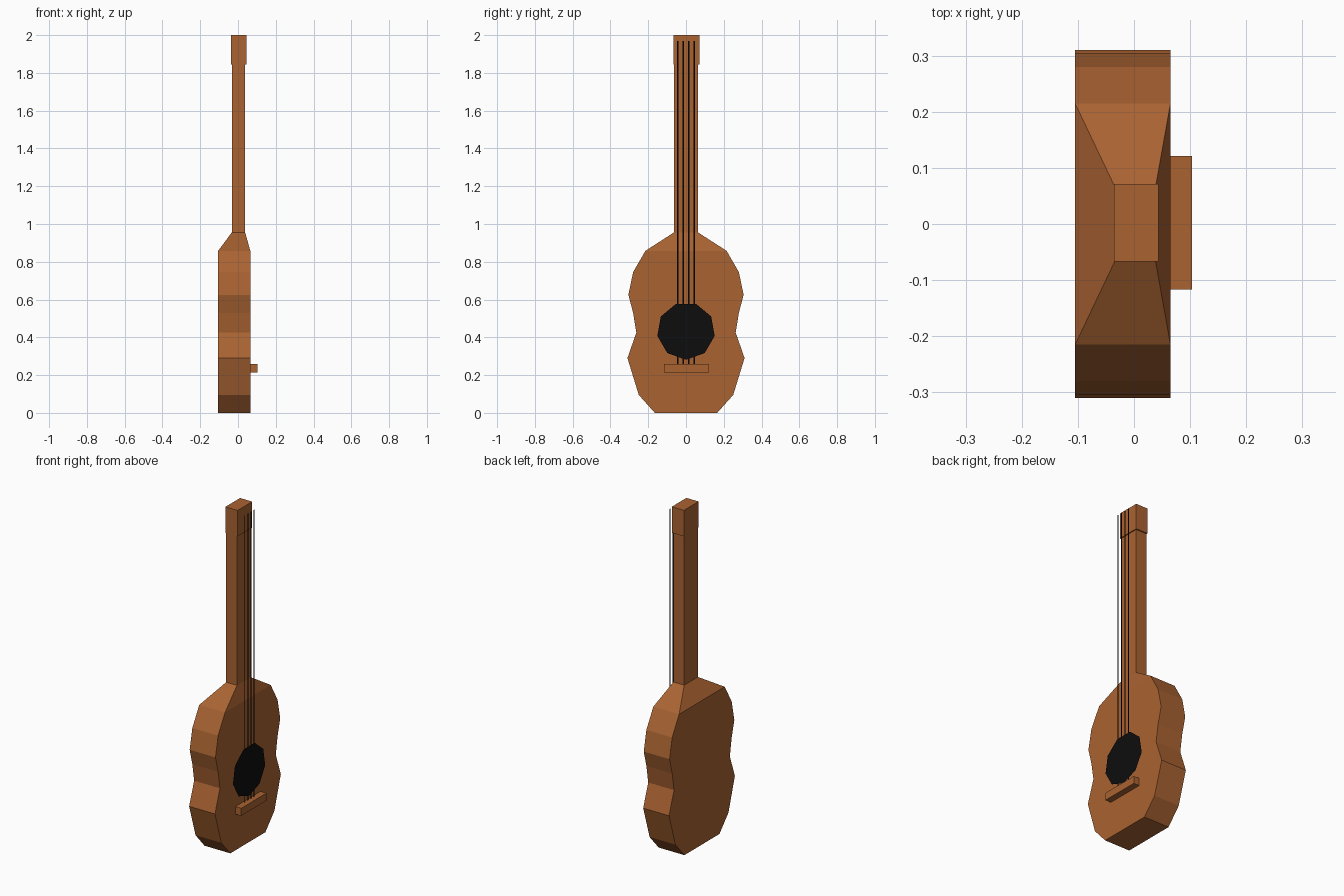
import bpy, bmesh, math
from mathutils import Vector

if "Cube" in bpy.data.objects:
    bpy.data.objects.remove(bpy.data.objects["Cube"])


def material(name, color):
    mat = bpy.data.materials.new(name)
    mat.diffuse_color = (*color, 1)
    mat.use_nodes = True
    mat.node_tree.nodes["Principled BSDF"].inputs["Base Color"].default_value = mat.diffuse_color
    return mat


wood = material("wood", (0.40, 0.125, 0.032))
black = material("black", (0.004, 0.004, 0.004))


def finish(name, bm, mat):
    bmesh.ops.recalc_face_normals(bm, faces=bm.faces)
    mesh = bpy.data.meshes.new(name)
    bm.to_mesh(mesh)
    bm.free()
    mesh.materials.append(mat)
    obj = bpy.data.objects.new(name, mesh)
    bpy.context.collection.objects.link(obj)
    return obj


def box(name, x, y, z, mat):
    bm = bmesh.new()
    bmesh.ops.create_cube(bm, size=1)
    for v in bm.verts:
        v.co = [lo + (c + 0.5) * (hi - lo) for c, (lo, hi) in zip(v.co, (x, y, z))]
    return finish(name, bm, mat)


def flat(name, x, points, mat):
    # single face looking along +x
    bm = bmesh.new()
    face = bm.faces.new([bm.verts.new((x, y, z)) for y, z in points])
    face.normal_update()
    if face.normal.x < 0:
        face.normal_flip()
    mesh = bpy.data.meshes.new(name)
    bm.to_mesh(mesh)
    bm.free()
    mesh.materials.append(mat)
    bpy.context.collection.objects.link(bpy.data.objects.new(name, mesh))


# Body: mirrored half outline (y, z) extruded through the depth
half = [(0.165, 0), (0.25, 0.095), (0.31, 0.29), (0.263, 0.425),
        (0.28, 0.53), (0.305, 0.625), (0.28, 0.745), (0.215, 0.858)]
outline = half + [(-y, z) for y, z in reversed(half)]
bm = bmesh.new()
back = bm.faces.new([bm.verts.new((-0.105, y, z)) for y, z in outline])
front = bmesh.ops.extrude_face_region(bm, geom=[back], use_keep_orig=True)["geom"]
for v in front:
    if isinstance(v, bmesh.types.BMVert):
        v.co.x = 0.065

# Shoulders and neck: grown from the top face of the body
top = max(bm.faces, key=lambda f: f.calc_center_median().z)
for z in (0.955, 1.845):
    new = bmesh.ops.extrude_discrete_faces(bm, faces=[top])["faces"]
    top = new[0]
    for v in top.verts:
        v.co = Vector((0.038 if v.co.x > 0 else -0.033, math.copysign(0.064, v.co.y), z))
finish("body_and_neck", bm, wood)

# Headstock and bridge
box("headstock", (-0.036, 0.044), (-0.067, 0.071), (1.845, 2.0), wood)
box("bridge", (0.065, 0.103), (-0.117, 0.121), (0.215, 0.26), wood)

# Sound hole: nine-sided disc floating just off the front
ring = [math.radians(-90 + 40 * i) for i in range(9)]
flat("sound_hole", 0.073,
     [(0.154 * math.cos(a), 0.434 + 0.153 * math.sin(a)) for a in ring], black)

# Strings: four thin ribbons
for i in range(4):
    y = -0.043 + 0.0287 * i
    flat(f"string_{i + 1}", 0.075,
         [(y - 0.004, 0.255), (y + 0.004, 0.255), (y + 0.004, 1.97), (y - 0.004, 1.97)], black)
